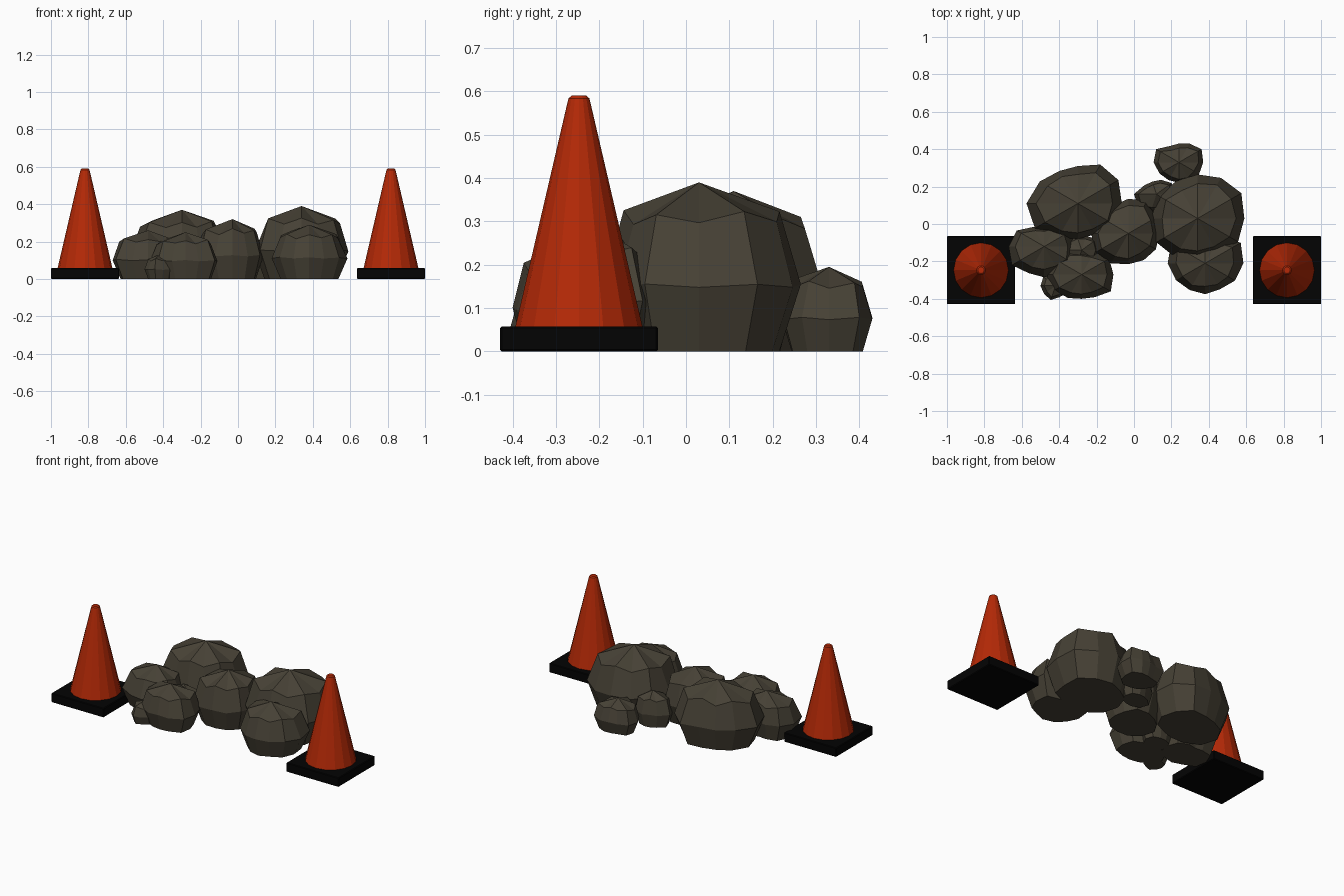
import bpy, bmesh, math, random

if "Cube" in bpy.data.objects:
    bpy.data.objects.remove(bpy.data.objects["Cube"])

def material(name, rgb):
    m = bpy.data.materials.new(name)
    m.diffuse_color = (*rgb, 1)
    m.use_nodes = True
    m.node_tree.nodes["Principled BSDF"].inputs["Base Color"].default_value = m.diffuse_color
    return m

ORANGE = material("cone orange", (0.46, 0.022, 0.002))
BLACK = material("rubber black", (0.001, 0.001, 0.001))
STONE = material("dark stone", (0.062, 0.053, 0.036))

def finish(name, bm, mat):
    bmesh.ops.recalc_face_normals(bm, faces=bm.faces)
    mesh = bpy.data.meshes.new(name)
    bm.to_mesh(mesh)
    bm.free()
    mesh.materials.append(mat)
    ob = bpy.data.objects.new(name, mesh)
    bpy.context.collection.objects.link(ob)
    return ob

def skin(bm, rings):
    """Bridge closed rings of equal length with quads."""
    n = len(rings[0])
    for a, b in zip(rings, rings[1:]):
        for i in range(n):
            j = (i + 1) % n
            bm.faces.new((a[i], a[j], b[j], b[i]))

# Traffic cones on square rubber bases
def cone(x, y, label):
    bm = bmesh.new()
    n = 16
    profile = [(0.147, 0.056), (0.027, 0.572), (0.024, 0.584), (0.017, 0.59)]
    rings = [[bm.verts.new((x + r * math.cos(math.tau * i / n),
                            y + r * math.sin(math.tau * i / n), z)) for i in range(n)]
             for r, z in profile]
    skin(bm, rings)
    bm.faces.new(rings[0])
    bm.faces.new(rings[-1])
    finish(label + "_cone", bm, ORANGE)

    bm = bmesh.new()
    bmesh.ops.create_cube(bm, size=1)
    for v in bm.verts:
        v.co = (x + v.co.x * 0.364, y + v.co.y * 0.364, (v.co.z + 0.5) * 0.058)
    base = finish(label + "_cone_base", bm, BLACK)
    bev = base.modifiers.new("edge", 'BEVEL')
    bev.width = 0.004
    bev.segments = 1

cone(-0.818, -0.247, "left")
cone(0.818, -0.247, "right")

# Faceted boulders: peak position, height and girth radii at even angles
def boulder(name, px, py, h, radii, seed):
    rnd = random.Random(seed)
    n = len(radii)
    bm = bmesh.new()
    plan = [(r * math.cos(math.tau * i / n), r * math.sin(math.tau * i / n))
            for i, r in enumerate(radii)]
    rings = []
    for scale, z, dr, dz in [(0.78, 0, 0.03, 0), (1, 0.39, 0, 0.01),
                             (0.79, 0.79, 0.05, 0.035)]:
        ring = []
        for i, (u, v) in enumerate(plan):
            s = scale + rnd.uniform(-dr, dr)
            wave = dz * (1 if i % 2 else -1)          # ridges and gullies
            ring.append(bm.verts.new((px + u * s, py + v * s,
                                      h * (z + wave + rnd.uniform(-dz, dz) / 2))))
        rings.append(ring)
    skin(bm, rings)
    bm.faces.new(rings[0])
    peak = bm.verts.new((px, py, h))
    top = rings[-1]
    for i in range(n):
        bm.faces.new((top[i], top[(i + 1) % n], peak))
    finish(name, bm, STONE)

boulder("boulder_right", 0.34, 0.03, 0.39,
        [.25, .27, .25, .235, .23, .24, .25, .255, .24, .22, .22, .25], 1)
boulder("boulder_back_left", -0.30, 0.11, 0.37,
        [.235, .25, .24, .20, .20, .235, .275, .265, .21, .19, .19, .22], 2)
boulder("boulder_middle", -0.03, -0.05, 0.32,
        [.165, .17, .20, .185, .17, .17, .20, .20, .185, .165, .165, .17], 3)
boulder("boulder_front_right", 0.38, -0.21, 0.29,
        [.205, .22, .16, .13, .15, .21, .20, .18, .165, .165, .16, .185], 4)
boulder("boulder_left", -0.48, -0.12, 0.26,
        [.17, .16, .13, .105, .12, .17, .19, .20, .165, .165, .16, .18], 5)
boulder("boulder_front_left", -0.28, -0.27, 0.25,
        [.17, .17, .14, .13, .15, .18, .19, .17, .145, .13, .14, .18], 6)
boulder("boulder_back", 0.24, 0.33, 0.195,
        [.13, .14, .115, .10, .10, .14, .135, .12, .11, .11, .12, .125], 7)
boulder("pebble_back", 0.12, 0.16, 0.21,
        [.10, .10, .08, .07, .08, .12, .12, .10, .09, .10], 8)
boulder("pebble_front", -0.42, -0.33, 0.13,
        [.09, .08, .07, .07, .08, .08, .075, .08, .065, .07], 9)
boulder("pebble_between", -0.28, -0.14, 0.20,
        [.10, .10, .08, .08, .09, .10, .10, .09, .09, .09], 10)
